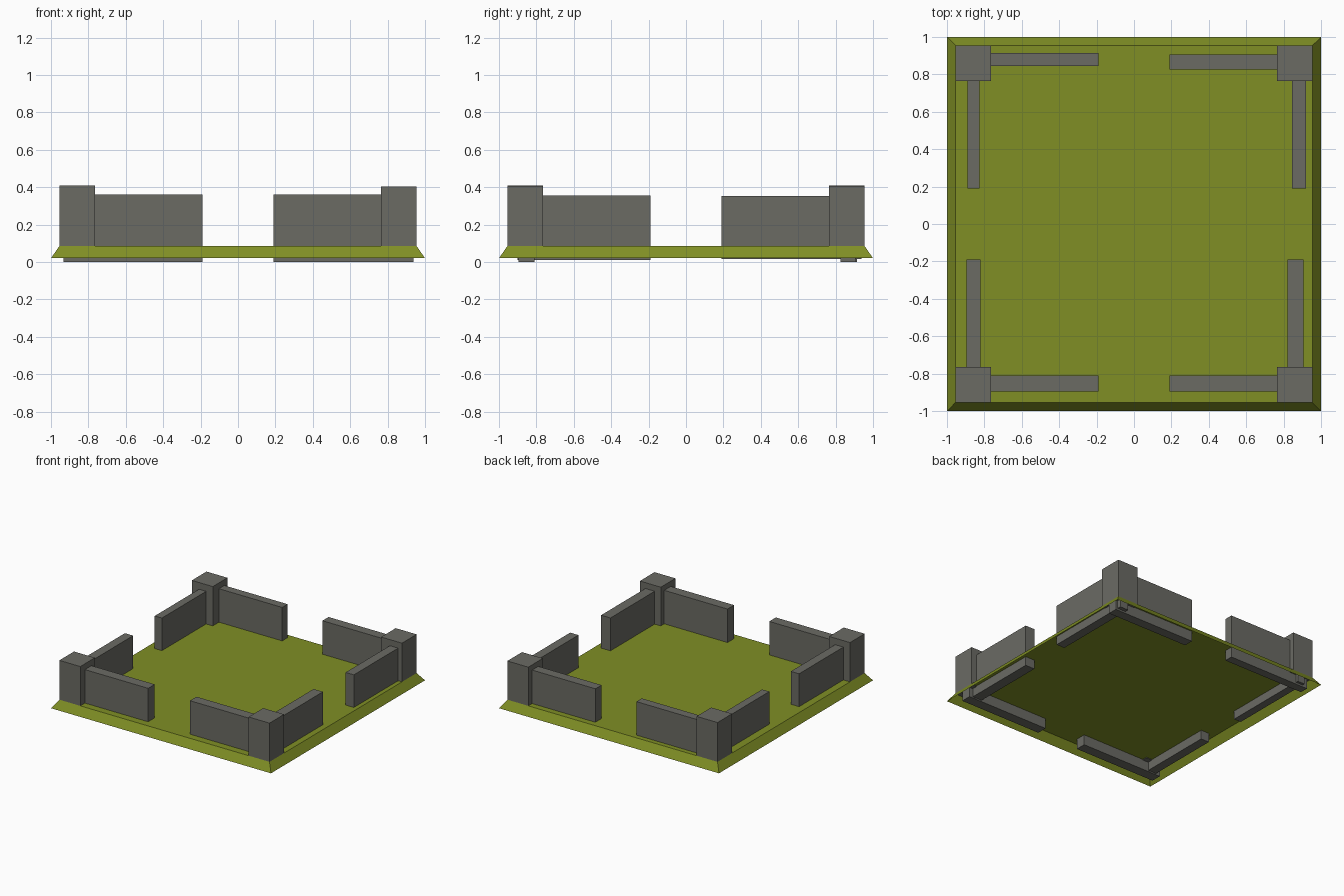
import bpy, bmesh

if "Cube" in bpy.data.objects:
    bpy.data.objects.remove(bpy.data.objects["Cube"])


def material(name, rgb):
    m = bpy.data.materials.new(name)
    m.diffuse_color = (*rgb, 1)
    m.use_nodes = True
    m.node_tree.nodes["Principled BSDF"].inputs["Base Color"].default_value = m.diffuse_color
    return m


GREEN = material("grass_green", (0.215, 0.275, 0.018))
GREY = material("stone_grey", (0.145, 0.145, 0.127))


def finish(bm, name, mat):
    mesh = bpy.data.meshes.new(name)
    bm.to_mesh(mesh)
    bm.free()
    mesh.materials.append(mat)
    obj = bpy.data.objects.new(name, mesh)
    bpy.context.collection.objects.link(obj)


def box(name, x, y, z, mat):
    bm = bmesh.new()
    bmesh.ops.create_cube(bm, size=1)
    for v in bm.verts:
        v.co = [r[0] if c < 0 else r[1] for c, r in zip(v.co, (x, y, z))]
    finish(bm, name, mat)


# Ground slab: bevelled sides, hollow and open underneath
bm = bmesh.new()
bmesh.ops.create_cube(bm, size=2)
for v in bm.verts:
    if v.co.z > 0:
        v.co = (v.co.x * 0.955, v.co.y * 0.955, 0.085)
    else:
        v.co.z = 0.02
bottom = [f for f in bm.faces if all(v.co.z < 0.03 for v in f.verts)]
bmesh.ops.delete(bm, geom=bottom, context='FACES_ONLY')
finish(bm, "ground_slab", GREEN)

# Corner towers
for sx, nx in ((-1, "left"), (1, "right")):
    for sy, ny in ((-1, "front"), (1, "back")):
        box(f"{ny}_{nx}_tower",
            sorted((sx * 0.765, sx * 0.955)), sorted((sy * 0.765, sy * 0.955)),
            (0.08, 0.408 if sx < 0 else 0.403), GREY)

# Front and back walls, reaching through the slab to the floor
for name, x, y in (("front_left_wall", (-0.933, -0.19), (-0.895, -0.81)),
                   ("front_right_wall", (0.19, 0.937), (-0.895, -0.81)),
                   ("back_left_wall", (-0.933, -0.19), (0.845, 0.915)),
                   ("back_right_wall", (0.19, 0.937), (0.825, 0.905))):
    box(name, x, y, (0.0, 0.36), GREY)

# Side walls, slightly lower at the back
FRONT, BACK = ((-0.9, -0.19), (0.01, 0.355)), ((0.19, 0.937), (0.015, 0.353))
for name, x, (y, z) in (("left_front_wall", (-0.895, -0.82), FRONT),
                        ("left_back_wall", (-0.89, -0.825), BACK),
                        ("right_front_wall", (0.82, 0.905), FRONT),
                        ("right_back_wall", (0.845, 0.92), BACK)):
    box(name, x, y, z, GREY)
